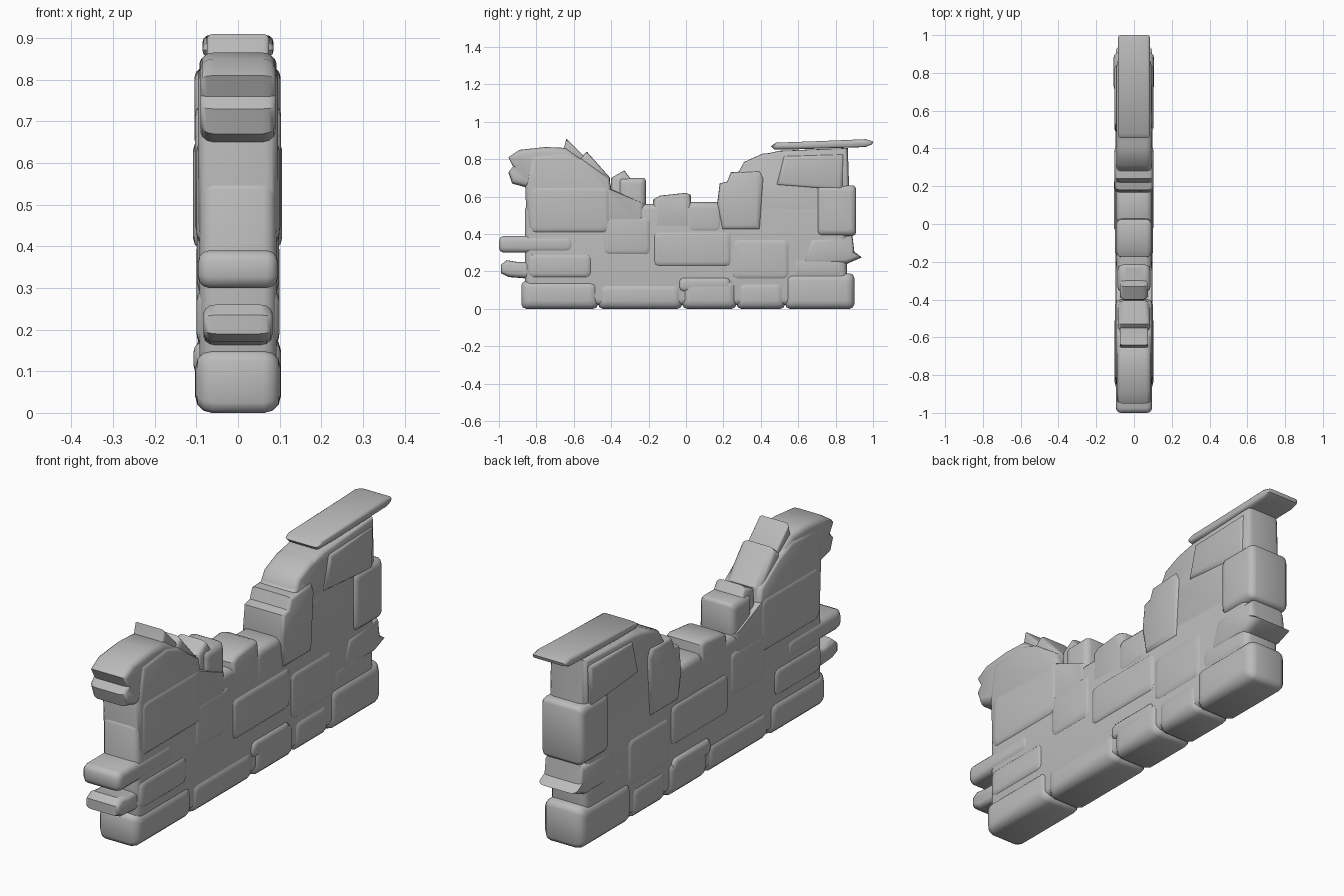
import bpy, bmesh, math
from mathutils import Vector

cube = bpy.data.objects.get("Cube")
if cube:
    bpy.data.objects.remove(cube)

stone_mat = bpy.data.materials.new("grey stone")
stone_mat.use_nodes = True
grey = (0.5, 0.5, 0.5, 1)
stone_mat.diffuse_color = grey
stone_mat.node_tree.nodes["Principled BSDF"].inputs["Base Color"].default_value = grey


def stone(name, outline, half, rim=0.03, shift=0.0):
    """Loft a side outline (y, z) across x with rounded rims."""
    centre = Vector((sum(p[0] for p in outline), sum(p[1] for p in outline))) / len(outline)
    size_y = max(abs(p[0] - centre.x) for p in outline)
    size_z = max(abs(p[1] - centre.y) for p in outline)
    rim = min(rim, half * 0.8, size_y * 0.6, size_z * 0.6)
    angles = [math.radians(a) for a in (90, 60, 30, 0)]
    levels = [(-half + rim * (1 - math.sin(a)), rim * (1 - math.cos(a))) for a in angles]
    levels = levels + [(-x, d) for x, d in reversed(levels)]
    bm = bmesh.new()
    rings = []
    for x, inset in levels:
        ky, kz = 1 - inset / size_y, 1 - inset / size_z
        rings.append([bm.verts.new((x + shift, centre.x + (y - centre.x) * ky,
                                    centre.y + (z - centre.y) * kz)) for y, z in outline])
    n = len(outline)
    for a, b in zip(rings, rings[1:]):
        for i in range(n):
            bm.faces.new((a[i], a[(i + 1) % n], b[(i + 1) % n], b[i]))
    bm.faces.new(rings[0])
    bm.faces.new(rings[-1])
    bmesh.ops.recalc_face_normals(bm, faces=bm.faces)
    mesh = bpy.data.meshes.new(name)
    bm.to_mesh(mesh)
    bm.free()
    mesh.materials.append(stone_mat)
    obj = bpy.data.objects.new(name, mesh)
    bpy.context.collection.objects.link(obj)
    bpy.ops.object.select_all(action="DESELECT")
    obj.select_set(True)
    bpy.context.view_layer.objects.active = obj
    bpy.ops.object.shade_smooth_by_angle(angle=math.radians(42))
    return obj


def block(name, y0, y1, z0, z1, half, cut=0.025, rim=0.03, shift=0.0):
    """Rectangular stone with worn corners."""
    c = min(cut, (y1 - y0) * 0.35, (z1 - z0) * 0.35)
    h = c * 0.3
    pts = [(y0 + c, z0), (y1 - c, z0), (y1 - h, z0 + h), (y1, z0 + c), (y1, z1 - c), (y1 - h, z1 - h),
           (y1 - c, z1), (y0 + c, z1), (y0 + h, z1 - h), (y0, z1 - c), (y0, z0 + c), (y0 + h, z0 + h)]
    return stone(name, pts, half, rim, shift)


# Continuous wall core
block("lower_core", -0.86, 0.86, 0.02, 0.56, 0.092, rim=0.03)

# Foundation course
edges = (-0.88, -0.47, -0.02, 0.27, 0.53, 0.9)
for i, (a, b) in enumerate(zip(edges, edges[1:])):
    block(f"foundation_stone_{i + 1}", a, b, 0, (0.15, 0.14, 0.16, 0.15, 0.19)[i],
          (0.102, 0.099, 0.103, 0.098, 0.103)[i], rim=0.04)

# Broken front end of the wall
stone("front_upper_wall", [(-0.85, 0.42), (-0.22, 0.42), (-0.22, 0.56), (-0.4, 0.64), (-0.41, 0.7),
                           (-0.55, 0.8), (-0.65, 0.84), (-0.83, 0.82), (-0.86, 0.66)], 0.096)
stone("front_top_stone", [(-0.93, 0.67), (-0.84, 0.645), (-0.56, 0.66), (-0.53, 0.78), (-0.64, 0.86),
                          (-0.75, 0.865), (-0.89, 0.85), (-0.95, 0.81), (-0.925, 0.76), (-0.95, 0.73)], 0.09)
stone("broken_chip", [(-0.68, 0.8), (-0.53, 0.78), (-0.55, 0.82), (-0.64, 0.91), (-0.65, 0.87)], 0.075, 0.015)
stone("front_slope_stone", [(-0.62, 0.66), (-0.41, 0.62), (-0.405, 0.7), (-0.53, 0.84), (-0.6, 0.78)], 0.085)
stone("leaning_stone", [(-0.41, 0.52), (-0.22, 0.52), (-0.23, 0.7), (-0.3, 0.7),
                        (-0.33, 0.74), (-0.4, 0.7)], 0.075)
block("front_step_stone", -0.36, -0.215, 0.5, 0.7, 0.088, 0.015)
block("front_middle_stone", -0.84, -0.4, 0.4, 0.66, 0.1)
block("front_ledge_upper", -1.0, -0.6, 0.3, 0.39, 0.096)
stone("front_ledge_lower", [(-0.95, 0.17), (-0.7, 0.15), (-0.65, 0.25), (-0.9, 0.25), (-0.96, 0.26),
                            (-0.99, 0.235), (-0.99, 0.19)], 0.083)
block("front_side_stone", -0.85, -0.5, 0.16, 0.3, 0.1)

# Low middle of the wall
stone("middle_crest_stone", [(-0.18, 0.42), (0.04, 0.42), (0.025, 0.61), (0.0, 0.62), (-0.14, 0.605),
                             (-0.175, 0.585)], 0.093)
block("middle_low_stone", 0.0, 0.2, 0.4, 0.57, 0.095)
block("middle_side_stone_1", -0.45, -0.18, 0.28, 0.5, 0.098)
block("middle_side_stone_2", -0.18, 0.25, 0.22, 0.42, 0.1)
block("middle_side_stone_3", -0.04, 0.24, 0.09, 0.17, 0.105, shift=-0.002)
block("middle_side_stone_4", 0.24, 0.56, 0.15, 0.38, 0.098)

# Tall back end of the wall
stone("back_upper_wall", [(0.2, 0.45), (0.88, 0.42), (0.865, 0.86), (0.5, 0.845), (0.41, 0.825),
                          (0.3, 0.76), (0.24, 0.68)], 0.092)
stone("back_shoulder_stone", [(0.19, 0.42), (0.4, 0.42), (0.42, 0.7), (0.4, 0.74), (0.24, 0.73),
                              (0.22, 0.68), (0.18, 0.67), (0.165, 0.55)], 0.103)
stone("back_step_stone", [(0.26, 0.62), (0.56, 0.62), (0.56, 0.84), (0.41, 0.83), (0.31, 0.785),
                          (0.28, 0.73)], 0.092)
stone("back_large_stone", [(0.48, 0.66), (0.84, 0.63), (0.845, 0.83), (0.52, 0.82)], 0.103, 0.025, -0.001)
block("back_corner_stone", 0.7, 0.91, 0.39, 0.66, 0.107, 0.02, shift=-0.001)
stone("back_spur_stone", [(0.62, 0.24), (0.86, 0.24), (0.94, 0.275), (0.9, 0.305), (0.89, 0.39),
                          (0.66, 0.38)], 0.096)
block("back_lower_stone", 0.56, 0.85, 0.16, 0.28, 0.094)

# Overhanging cap slab
stone("cap_slab", [(0.47, 0.853), (0.6, 0.853), (0.96, 0.865), (0.995, 0.88), (1.0, 0.895), (0.96, 0.907),
                   (0.8, 0.9), (0.48, 0.888), (0.455, 0.87)], 0.085, 0.02)
